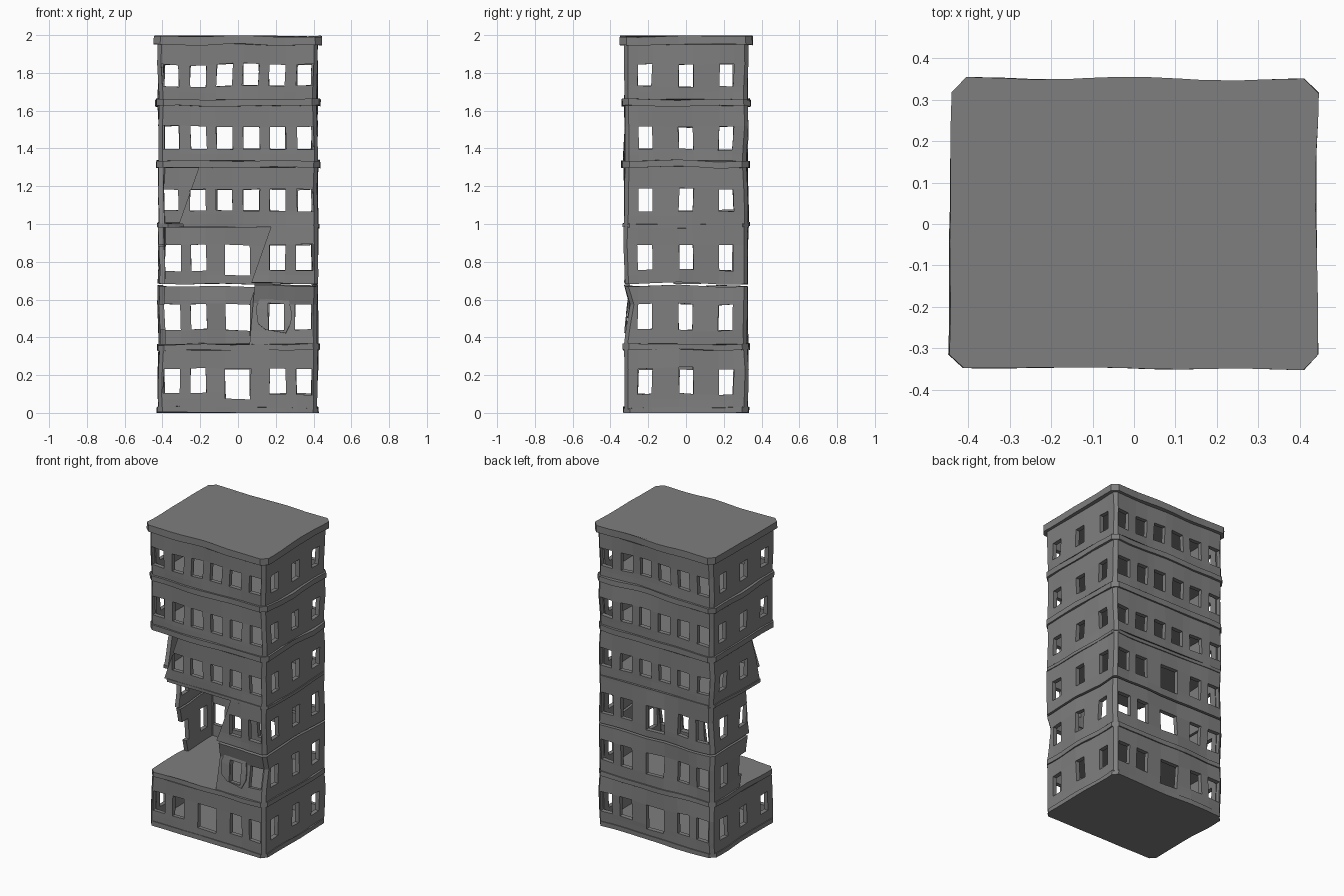
import bpy, bmesh
from mathutils import Vector, noise

if "Cube" in bpy.data.objects:
    bpy.data.objects.remove(bpy.data.objects["Cube"])

concrete = bpy.data.materials.new("grey_concrete")
concrete.use_nodes = True
GREY = (0.21, 0.21, 0.21, 1)
concrete.diffuse_color = GREY
concrete.node_tree.nodes["Principled BSDF"].inputs["Base Color"].default_value = GREY

HX, HY = 0.42, 0.325          # half width and depth of the walls
LEAN_Z0, LEAN_Z1 = 0.36, 0.67  # storey whose front wall leans inward


def warp(p):
    """Gentle sag of the whole building, plus the leaning damaged wall."""
    v = Vector(p)
    w = v + noise.noise_vector(v * 4) * 0.012
    if LEAN_Z0 < v.z < LEAN_Z1 and v.y < -0.28:
        w.y += (v.z - LEAN_Z0) * 0.14
    w.z = max(w.z, 0)
    return w


def make_object(name, bm):
    mesh = bpy.data.meshes.new(name)
    bm.to_mesh(mesh)
    bm.free()
    ob = bpy.data.objects.new(name, mesh)
    bpy.context.collection.objects.link(ob)
    mesh.materials.append(concrete)
    return ob


def apply_modifiers(ob):
    bpy.context.view_layer.update()
    graph = bpy.context.evaluated_depsgraph_get()
    mesh = bpy.data.meshes.new_from_object(ob.evaluated_get(graph))
    ob.modifiers.clear()
    ob.data = mesh


def solidify(ob, thickness, offset=-1):
    mod = ob.modifiers.new("thickness", "SOLIDIFY")
    mod.thickness, mod.offset = thickness, offset
    mod.use_even_offset = True
    apply_modifiers(ob)


def loft(bm, low, high):
    """Closed prism between two matching counter-clockwise outlines."""
    a = [bm.verts.new(p) for p in low]
    b = [bm.verts.new(p) for p in high]
    n = len(a)
    bm.faces.new(a[::-1])
    bm.faces.new(b)
    for i in range(n):
        j = (i + 1) % n
        bm.faces.new((a[i], a[j], b[j], b[i]))


def break_off(ob, low, high, z0, z1):
    """Cut the collapsed corner away with a slanted prism."""
    bm = bmesh.new()
    loft(bm, [(x, y, z0) for x, y in low], [(x, y, z1) for x, y in high])
    cutter = make_object("break_cutter", bm)
    cutter.hide_render = True
    mod = ob.modifiers.new("break", "BOOLEAN")
    mod.operation, mod.solver, mod.object = "DIFFERENCE", "EXACT", cutter
    apply_modifiers(ob)
    bpy.data.objects.remove(cutter)


def side_stops(half, openings, corner):
    """Positions along one wall with the kind of the section after each."""
    stops = [(-half + corner, "wall")]
    for centre, width, kind in openings:
        stops += [(centre - width / 2, kind), (centre + width / 2, "wall")]
    return stops + [(half - corner, "wall")]


def perimeter(hx, hy, long_side, short_side, corner=0.02):
    pts = []
    long_stops = side_stops(hx, long_side, corner)
    short_stops = side_stops(hy, short_side, corner)
    back = side_stops(hx, [(-c, w, k) for c, w, k in long_side[::-1]], corner)
    left = side_stops(hy, [(-c, w, k) for c, w, k in short_side[::-1]], corner)
    pts += [(t, -hy, k) for t, k in long_stops]
    pts += [(hx, t, k) for t, k in short_stops]
    pts += [(-t, hy, k) for t, k in back]
    pts += [(-hx, -t, k) for t, k in left]
    return pts


# Window layouts
upper = [(x, 0.085, "window") for x in (-0.355, -0.21, -0.07, 0.07, 0.21, 0.355)]
lower = [(-0.35, 0.085, "window"), (-0.21, 0.085, "window"), (0, 0.13, "door"),
         (0.21, 0.085, "window"), (0.35, 0.085, "window")]
sides = [(y, 0.075, "window") for y in (-0.215, 0, 0.21)]


def storey(name, z0, z1, sill, head, door_sill, layout):
    pts = perimeter(HX, HY, layout, sides)
    rows = [z0, door_sill, sill, head, z1]
    bm = bmesh.new()
    grid = [[bm.verts.new(warp((x, y, z))) for x, y, _ in pts] for z in rows]
    for r in range(4):
        for i, (_, _, kind) in enumerate(pts):
            if (kind == "window" and r == 2) or (kind == "door" and r in (1, 2)):
                continue
            j = (i + 1) % len(pts)
            bm.faces.new((grid[r][i], grid[r][j], grid[r + 1][j], grid[r + 1][i]))
    ob = make_object(name, bm)
    solidify(ob, 0.028)
    return ob


def slab(name, z0, z1, out):
    pts = perimeter(HX + out, HY + out, upper, sides, 0.035)
    bm = bmesh.new()
    loft(bm, *[[warp((x, y, z)) for x, y, _ in pts] for z in (z0, z1)])
    return make_object(name, bm)


# Floor slabs whose rims form the ledges
ground_slab = slab("ground_slab", 0, 0.03, 0.006)
first_slab = slab("first_floor_slab", 0.335, 0.365, 0.008)
second_slab = slab("second_floor_slab", 0.67, 0.69, 0.006)
third_slab = slab("third_floor_slab", 0.985, 1.005, 0.006)
fourth_slab = slab("fourth_floor_slab", 1.3, 1.335, 0.012)
fifth_slab = slab("fifth_floor_slab", 1.625, 1.66, 0.014)
roof = slab("roof", 1.95, 1.995, 0.022)

# Storey walls
storey("ground_walls", 0.025, 0.34, 0.10, 0.235, 0.07, lower)
first_walls = storey("first_walls", 0.361, 0.672, 0.44, 0.575, 0.435, lower)
second_walls = storey("second_walls", 0.685, 0.99, 0.755, 0.89, 0.73, lower)
third_walls = storey("third_walls", 1.0, 1.305, 1.07, 1.185, 1.05, upper)
storey("fourth_walls", 1.33, 1.63, 1.395, 1.515, 1.37, upper)
storey("fifth_walls", 1.655, 1.955, 1.73, 1.845, 1.7, upper)


def corner_cut(front_x, side_y, mid):
    """Outline of the missing front corner, with one bend inside."""
    return [(-0.6, side_y), (-0.6, -0.6), (front_x, -0.6), (front_x, -0.29),
            mid, (-0.37, side_y)]


# Collapsed front corner
break_off(first_walls, corner_cut(0.06, 0.03, (-0.1, -0.1)),
          corner_cut(0.09, -0.06, (-0.1, -0.1)), 0.35, 0.7)
break_off(second_slab, corner_cut(0.03, -0.04, (-0.17, -0.16)),
          corner_cut(0.0, -0.06, (-0.2, -0.18)), 0.64, 0.72)
break_off(second_walls, corner_cut(0.06, -0.07, (-0.1, -0.1)),
          corner_cut(0.18, -0.02, (-0.1, -0.1)), 0.66, 1.0)
break_off(third_slab, corner_cut(-0.28, -0.17, (-0.33, -0.22)),
          corner_cut(-0.3, -0.18, (-0.34, -0.23)), 0.96, 1.03)
break_off(third_walls, corner_cut(-0.32, -0.18, (-0.33, -0.2)),
          corner_cut(-0.2, -0.08, (-0.24, -0.14)), 0.98, 1.32)

# Cracked patch around a window in the leaning wall
outer = [(0.11, 0.47), (0.15, 0.44), (0.26, 0.425), (0.29, 0.48),
         (0.29, 0.54), (0.27, 0.62), (0.14, 0.63), (0.10, 0.55)]
inner = [(0.168, 0.46), (0.168, 0.44), (0.252, 0.44), (0.252, 0.48),
         (0.252, 0.54), (0.252, 0.575), (0.168, 0.575), (0.168, 0.54)]
bm = bmesh.new()
rings = [[bm.verts.new(warp((x, -HY, z)) + Vector((0, -0.002, 0))) for x, z in ring]
         for ring in (outer, inner)]
for i in range(8):
    j = (i + 1) % 8
    bm.faces.new((rings[0][i], rings[0][j], rings[1][j], rings[1][i]))
patch = make_object("cracked_patch", bm)
solidify(patch, 0.007, 1)
